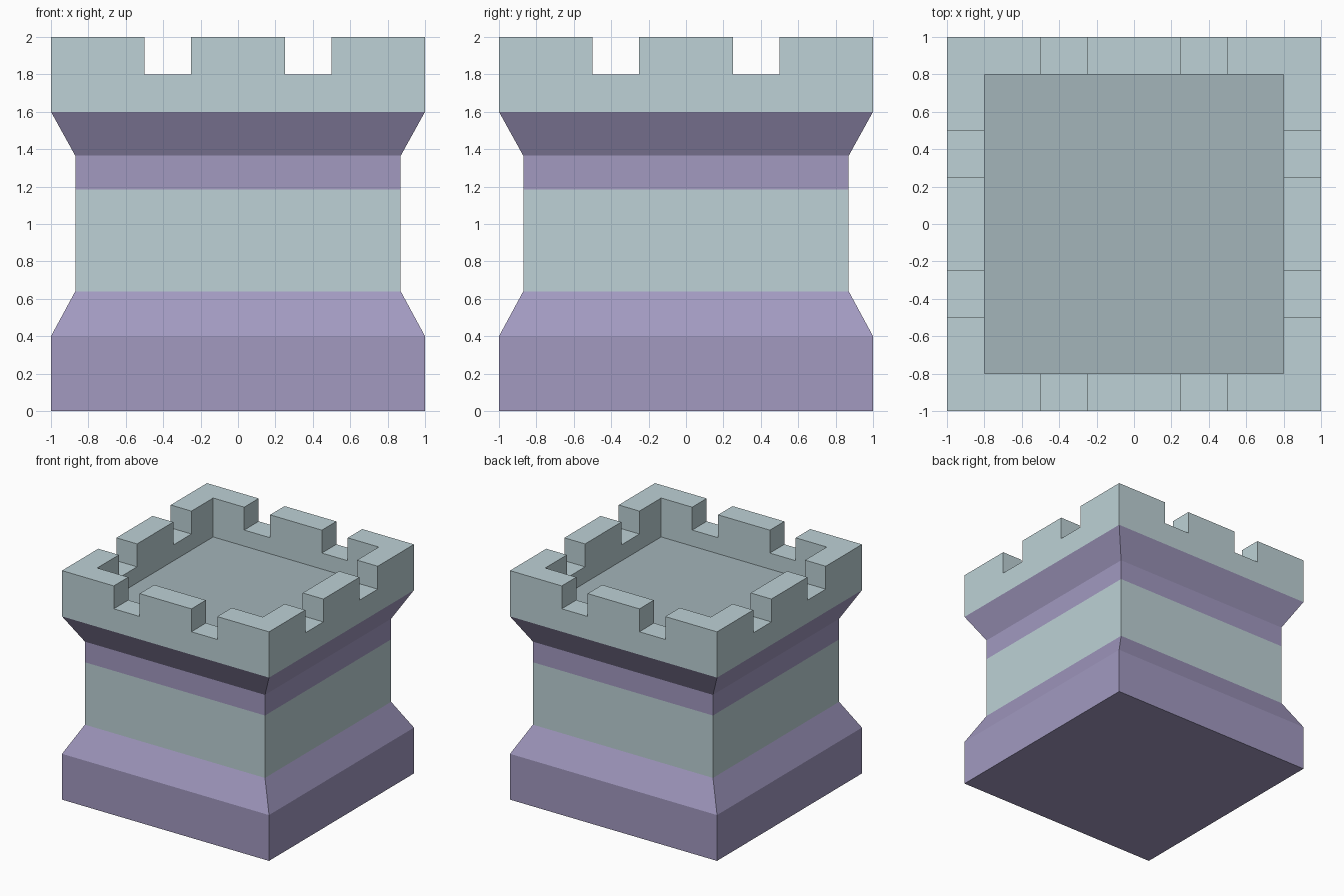
import bpy
import bmesh

if "Cube" in bpy.data.objects:
    bpy.data.objects.remove(bpy.data.objects["Cube"])


def material(name, color):
    m = bpy.data.materials.new(name)
    m.diffuse_color = (*color, 1)
    m.use_nodes = True
    m.node_tree.nodes["Principled BSDF"].inputs["Base Color"].default_value = m.diffuse_color
    return m


def new_object(name, bm, mats=()):
    bmesh.ops.recalc_face_normals(bm, faces=bm.faces)
    mesh = bpy.data.meshes.new(name)
    bm.to_mesh(mesh)
    bm.free()
    for m in mats:
        mesh.materials.append(m)
    obj = bpy.data.objects.new(name, mesh)
    bpy.context.collection.objects.link(obj)
    return obj


def square_loft(name, profile, mats, cap_bottom=False, cap_top=False):
    """Stack square rings given as (half width, height)."""
    bm = bmesh.new()
    rings = [[bm.verts.new((x * r, y * r, z)) for x, y in
              ((-1, -1), (1, -1), (1, 1), (-1, 1))] for r, z in profile]
    for lo, hi in zip(rings, rings[1:]):
        for i in range(4):
            j = (i + 1) % 4
            bm.faces.new((lo[i], lo[j], hi[j], hi[i]))
    if cap_bottom:
        bm.faces.new(rings[0][::-1])
    if cap_top:
        bm.faces.new(rings[-1]).material_index = len(mats) - 1
    if cap_bottom and cap_top:
        return new_object(name, bm, mats)
    # open bands already wind outwards
    mesh = bpy.data.meshes.new(name)
    bm.to_mesh(mesh)
    bm.free()
    mesh.materials.append(mats[0])
    obj = bpy.data.objects.new(name, mesh)
    bpy.context.collection.objects.link(obj)
    return obj


stone = material("pale_stone", (0.51, 0.64, 0.67))
purple = material("purple_stone", (0.36, 0.32, 0.53))
floor = material("roof_floor", (0.37, 0.46, 0.49))

# Body bands: flared plinth, plain shaft, flared cornice
square_loft("plinth", [(1, 0), (1, 0.4), (0.87, 0.64)], [purple], cap_bottom=True)
square_loft("shaft", [(0.87, 0.64), (0.87, 1.185)], [stone])
square_loft("cornice", [(0.87, 1.185), (0.87, 1.365), (1, 1.6)], [purple])

# Crown with a sunken roof floor
crown = square_loft("battlements", [(1, 1.6), (1, 2), (0.8, 2), (0.8, 1.66)],
                    [stone, floor], cap_bottom=True, cap_top=True)

# Notches: bars running across the crown both ways
for axis in (0, 1):
    bm = bmesh.new()
    for side in (-1, 1):
        size, pos = [3, 3, 0.4], [0, 0, 2]
        size[axis], pos[axis] = 0.25, side * 0.375
        verts = bmesh.ops.create_cube(bm, size=1)["verts"]
        bmesh.ops.scale(bm, vec=size, verts=verts)
        bmesh.ops.translate(bm, vec=pos, verts=verts)
    cutter = new_object("notch_cutter", bm)
    cutter.hide_render = True
    bpy.context.view_layer.objects.active = crown
    mod = crown.modifiers.new("notches", 'BOOLEAN')
    mod.operation, mod.solver, mod.object = 'DIFFERENCE', 'EXACT', cutter
    bpy.ops.object.modifier_apply(modifier=mod.name)
    bpy.data.objects.remove(cutter)

# Remove the hidden underside of the crown
bm = bmesh.new()
bm.from_mesh(crown.data)
hidden = [f for f in bm.faces if f.calc_center_median().z < 1.601]
bmesh.ops.delete(bm, geom=hidden, context='FACES')
bm.to_mesh(crown.data)
bm.free()
